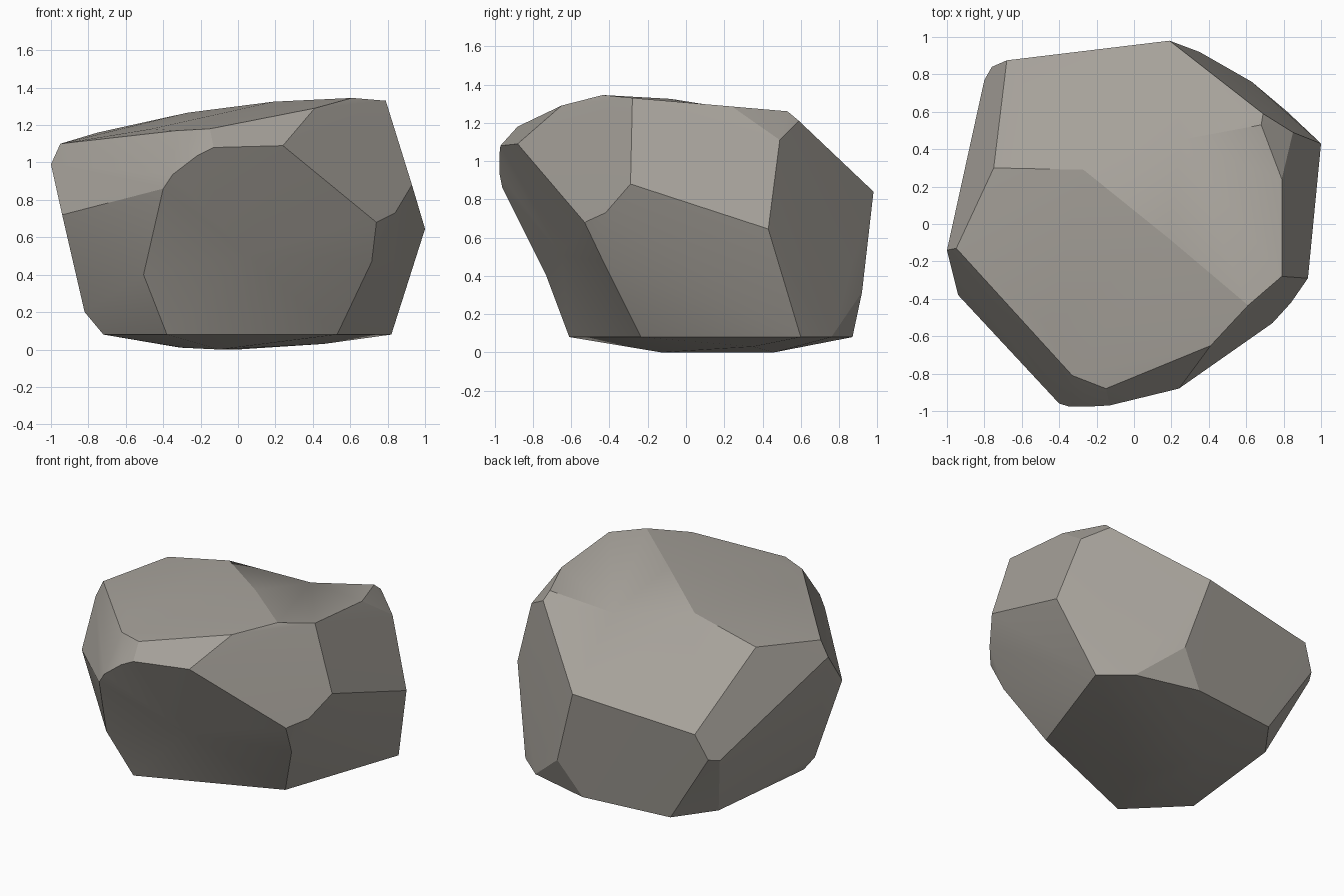
import bpy, bmesh, math

if "Cube" in bpy.data.objects:
    bpy.data.objects.remove(bpy.data.objects["Cube"])

# Corner rings of the chiselled boulder, from the ground up
base = [(-.31, .30, .01), (-.30, -.05, .01), (-.10, -.13, 0), (0, .46, 0), (.46, .35, .03)]
foot = [(x, y, .08) for x, y in [(-.38, -.61), (.53, -.235), (.82, .60), (.63, .76),
                                 (.19, .87), (-.44, .80), (-.63, .54), (-.72, -.27)]]
waist = [(-.505, -.73, .40), (.715, -.43, .47), (.74, -.53, .68), (.84, -.42, .73),
         (.93, -.29, .88), (1, .43, .645), (.35, .92, .315), (.19, .98, .84),
         (-.68, .875, .75), (-.76, .84, .58), (-.80, .77, .56), (-.82, -.25, .20),
         (-.94, -.38, .72), (-1, -.14, .99)]
shoulder = [(-.40, -.96, .86), (-.35, -.975, .935), (-.22, -.975, 1.035),
            (-.13, -.97, 1.08), (.24, -.88, 1.09), (.85, .49, 1.11), (.69, .59, 1.21)]
crown = [(-.95, -.13, 1.10), (-.46, -.55, 1.18), (-.33, -.81, 1.17), (-.15, -.88, 1.18),
         (.41, -.65, 1.29), (.61, -.435, 1.345), (.79, -.28, 1.33), (.79, .24, 1.285),
         (.68, .53, 1.26), (.19, -.08, 1.325), (-.27, .29, 1.266), (-.75, .30, 1.16)]

bm = bmesh.new()
verts = {p: bm.verts.new(p) for p in base + foot + waist + shoulder + crown}
hull = bmesh.ops.convex_hull(bm, input=list(bm.verts))
loose = [v for v in bm.verts if not v.link_faces]
near_flat = {p for p, v in verts.items() if v in loose}
bmesh.ops.delete(bm, geom=loose, context='VERTS')


def dent(ring, centre):
    """Replace the facets spanning a ring of corners by a shallow hollow."""
    corners = {verts[p] for p in ring if p not in near_flat}
    patch = [f for f in bm.faces if all(v in corners for v in f.verts)]
    inside = set(patch)
    rim = [e for f in patch for e in f.edges
           if any(g not in inside for g in e.link_faces)]
    bmesh.ops.delete(bm, geom=patch, context='FACES_ONLY')
    mid = bm.verts.new(centre)
    for e in rim:
        bm.faces.new((e.verts[0], e.verts[1], mid))


# Hollow across the front face
dent([foot[0], foot[1], waist[0], waist[1], waist[2]] + shoulder[:5], (.05, -.65, .51))
# Shallow saddle at the back of the top
dent([crown[i] for i in (5, 6, 7, 8, 9, 10)] + [shoulder[6], waist[7]], (.25, .45, 1.19))

# Clean up wire edges left by the hollows
wires = [e for e in bm.edges if not e.link_faces]
bmesh.ops.delete(bm, geom=wires, context='EDGES')
bmesh.ops.recalc_face_normals(bm, faces=list(bm.faces))

mesh = bpy.data.meshes.new("boulder")
bm.to_mesh(mesh)
bm.free()
rock = bpy.data.objects.new("boulder", mesh)
bpy.context.collection.objects.link(rock)

# Warm grey stone
stone = bpy.data.materials.new("warm grey stone")
stone.diffuse_color = (.38, .357, .322, 1)
stone.use_nodes = True
stone.node_tree.nodes["Principled BSDF"].inputs["Base Color"].default_value = stone.diffuse_color
mesh.materials.append(stone)

bpy.context.view_layer.objects.active = rock
rock.select_set(True)
bpy.ops.object.shade_smooth_by_angle(angle=math.radians(22))
